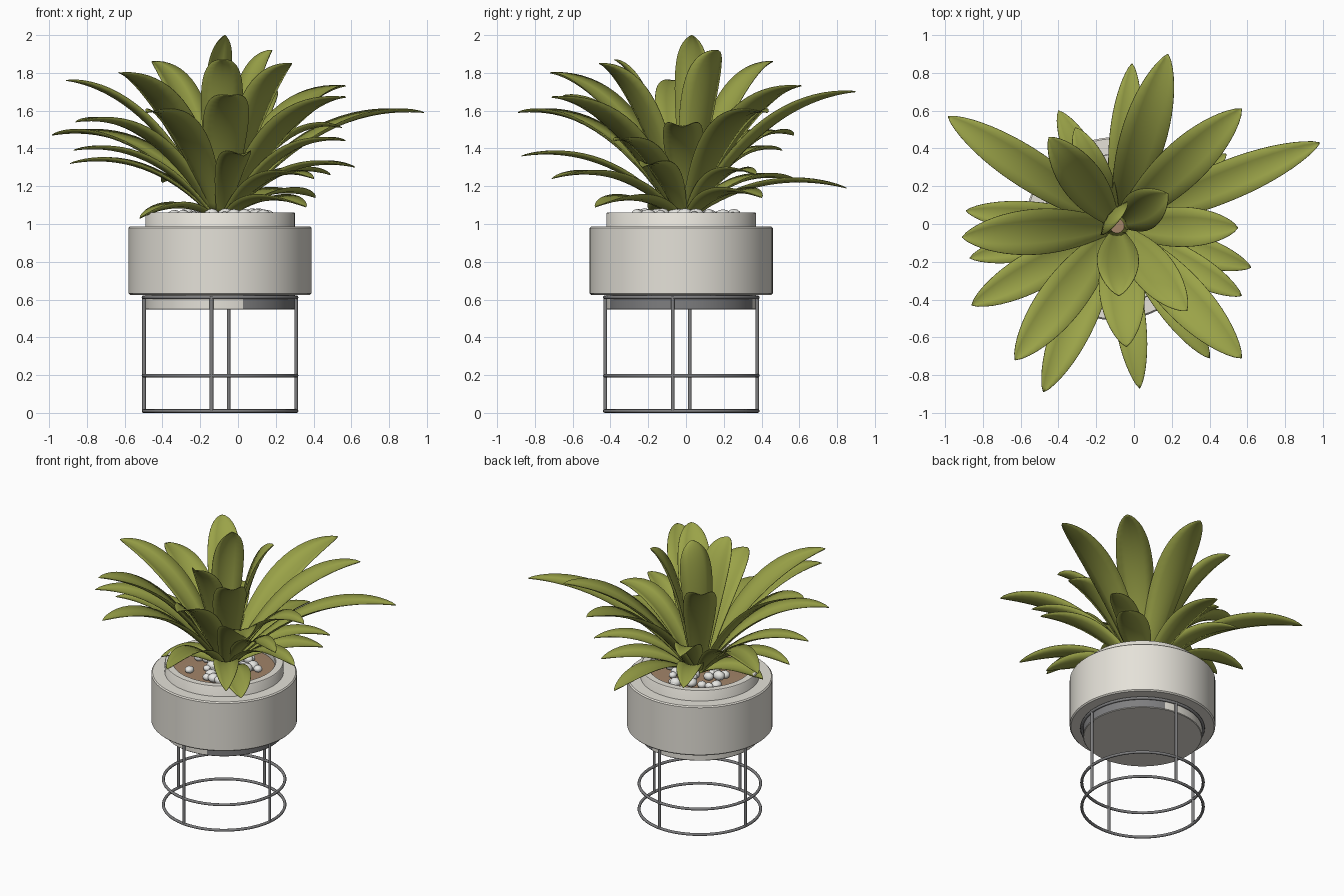
import bpy, bmesh, math, random
from mathutils import Vector

random.seed(4)
cube = bpy.data.objects.get("Cube")
if cube:
    bpy.data.objects.remove(cube, do_unlink=True)

CX, CY = -0.095, -0.025          # pot axis


def material(name, rgb):
    m = bpy.data.materials.new(name)
    m.use_nodes = True
    m.diffuse_color = (*rgb, 1)
    m.node_tree.nodes["Principled BSDF"].inputs["Base Color"].default_value = (*rgb, 1)
    return m


leaf_green = material("leaf green", (0.325, 0.365, 0.065))
concrete = material("pale concrete", (0.78, 0.755, 0.69))
metal = material("grey metal", (0.21, 0.21, 0.215))
soil_brown = material("soil brown", (0.36, 0.23, 0.14))
stone_white = material("stone white", (0.82, 0.82, 0.79))


def finish(bm, name, *mats, angle=40):
    bmesh.ops.recalc_face_normals(bm, faces=bm.faces)
    mesh = bpy.data.meshes.new(name)
    bm.to_mesh(mesh)
    bm.free()
    obj = bpy.data.objects.new(name, mesh)
    bpy.context.collection.objects.link(obj)
    for m in mats:
        mesh.materials.append(m)
    bpy.ops.object.select_all(action="DESELECT")
    obj.select_set(True)
    bpy.context.view_layer.objects.active = obj
    bpy.ops.object.shade_smooth_by_angle(angle=math.radians(angle))
    return obj


def lathe(profile, closed=False, steps=80):
    """Spin (radius, height) points around the pot axis."""
    bm = bmesh.new()
    pts = [bm.verts.new((CX + r, CY, z)) for r, z in profile]
    edges = [bm.edges.new(p) for p in zip(pts, pts[1:])]
    if closed:
        edges.append(bm.edges.new((pts[-1], pts[0])))
    bmesh.ops.spin(bm, geom=pts + edges, cent=(CX, CY, 0), axis=(0, 0, 1),
                   angle=math.tau, steps=steps, use_duplicate=False)
    bmesh.ops.remove_doubles(bm, verts=bm.verts, dist=0.0005)
    return bm


# Outer pot body with softened edges
B = 0.008
finish(lathe([(0.38, 0.625), (0.485 - B, 0.625), (0.485, 0.625 + B), (0.485, 0.987 - B),
              (0.485 - B, 0.987), (0.38, 0.987)], closed=True), "pot_body", concrete)

# Inner pot: rim on top, base showing below the body, grey on one side of the base
bm = lathe([(0, 0.547), (0.392, 0.547), (0.396, 0.551), (0.396, 0.64), (0.396, 1.057),
            (0.392, 1.062), (0.345, 1.062), (0.34, 1.057), (0.34, 1.0)])
for f in bm.faces:
    c = f.calc_center_median()
    turn = abs(math.atan2(c.y - CY, c.x - CX))
    if 0.552 < c.z < 0.64 and turn < math.radians(72):
        f.material_index = 1
finish(bm, "inner_pot", concrete, metal)

# Soil
finish(lathe([(0, 1.03), (0.342, 1.02)], steps=48), "soil", soil_brown)

# Pebbles scattered on the soil
bm = bmesh.new()
for i in range(42):
    a = random.uniform(0, math.tau)
    d = 0.295 * math.sqrt(random.uniform(0.05, 1))
    size = random.uniform(0.026, 0.042)
    new = bmesh.ops.create_icosphere(bm, subdivisions=2, radius=size)["verts"]
    bmesh.ops.scale(bm, vec=(1, random.uniform(0.75, 1.2), 0.8), verts=new)
    bmesh.ops.translate(bm, verts=new, vec=(CX + d * math.cos(a), CY + d * math.sin(a),
                                            1.025 + size * 0.6))
finish(bm, "pebbles", stone_white, angle=60)

# Wire stand: three rings and four legs
TUBE = 0.01
for name, z in (("bottom_ring", 0.01), ("middle_ring", 0.197), ("top_ring", 0.612)):
    circle = [(0.405 + TUBE * math.cos(k * math.pi / 4), z + TUBE * math.sin(k * math.pi / 4))
              for k in range(8)]
    finish(lathe(circle, closed=True), name, metal, angle=60)
for k in range(4):
    a = math.radians(90 * k - 6.4)
    bm = bmesh.new()
    bmesh.ops.create_cone(bm, cap_ends=True, segments=10, radius1=TUBE, radius2=TUBE, depth=0.61)
    bmesh.ops.translate(bm, verts=bm.verts, vec=(CX + 0.405 * math.cos(a),
                                                 CY + 0.405 * math.sin(a), 0.315))
    finish(bm, f"stand_leg_{k + 1}", metal)


def leaf(name, tip, width, arch):
    """Cupped blade swept along an arching curve from the crown to its tip."""
    tip = Vector(tip)
    crown = Vector((-0.09, -0.01, 1.03))
    flat = Vector((tip.x - crown.x, tip.y - crown.y, 0))
    upright = flat.length < 0.1
    out = Vector((-0.8, 0.6, 0)) if upright else flat.normalized()
    root = crown + out * 0.04
    bend = root.lerp(tip, 0.45)
    bend.z = root.z + (tip.z - root.z) * 0.75 + arch
    if upright:
        bend += out * 0.09
    side = Vector((-out.y, out.x, 0))
    bm = bmesh.new()
    rows, n = [], 18
    for i in range(n + 1):
        t = 1 - (1 - i / n) ** 1.25
        p = root * (1 - t) ** 2 + bend * 2 * t * (1 - t) + tip * t * t
        tangent = ((bend - root) * (1 - t) + (tip - bend) * t).normalized()
        up = tangent.cross(side).normalized()
        half = width / 2 * (0.11 + t ** 1.15) * (1 - t) ** 0.78 / 0.33 + 0.001
        rows.append([bm.verts.new(p + side * (s * half) + up * (0.3 * half * s * s))
                     for s in (-1, -0.5, 0, 0.5, 1)])
    for a, b in zip(rows, rows[1:]):
        for j in range(4):
            bm.faces.new((a[j], a[j + 1], b[j + 1], b[j]))
    obj = finish(bm, name, leaf_green, angle=60)
    thick = obj.modifiers.new("thickness", "SOLIDIFY")
    thick.thickness = 0.004
    thick.offset = 0


# Leaf tips by tier, each tier with its own blade width and arch
tiers = {
    "crown_leaf": (0.22, 0.12, [(-.07, .03, 2), (.18, .16, 1.92), (-.08, -.38, 1.87),
                                (-.45, .46, 1.86), (.28, -.46, 1.85)]),
    "upper_leaf": (0.24, 0.12, [(.57, .61, 1.73), (.18, .9, 1.7), (-.91, -.07, 1.76),
                                (-.63, -.72, 1.8), (-.04, -.65, 1.68), (.57, -.71, 1.67)]),
    "long_leaf": (0.21, 0.19, [(.985, .43, 1.59), (-.985, .57, 1.47), (-.86, -.43, 1.54),
                               (-.48, -.89, 1.59), (.55, -.02, 1.51)]),
    "lower_leaf": (0.165, 0.15, [(-.01, .85, 1.19), (-.4, .6, 1.22), (-.31, .51, 1.39),
                                 (-.89, .07, 1.32), (-.87, -.18, 1.39), (.03, -.87, 1.36),
                                 (.4, -.71, 1.24), (.57, -.38, 1.44), (.62, -.23, 1.3),
                                 (.49, .37, 1.26)]),
    "base_leaf": (0.21, 0.11, [(.41, .4, 1.14), (-.52, -.15, 1.03), (.36, -.48, 1.09)]),
}
for tier, (width, arch, tips) in tiers.items():
    for i, tip in enumerate(tips, 1):
        leaf(f"{tier}_{i}", tip, width, arch)
